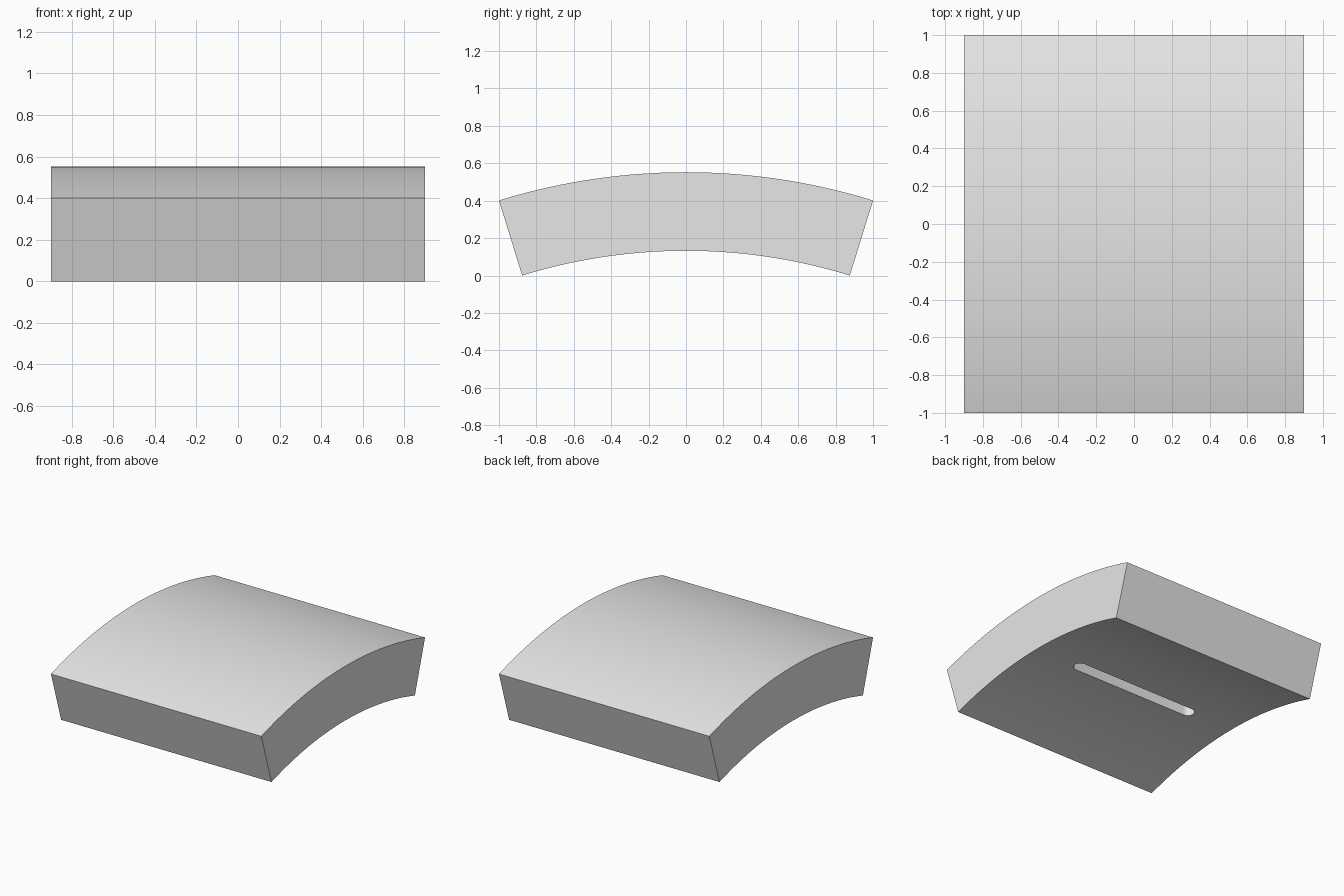
import bpy, bmesh, math
from mathutils import Vector

cube = bpy.data.objects.get("Cube")
if cube:
    bpy.data.objects.remove(cube, do_unlink=True)

WIDTH = 1.8
R_OUT, THICK = 3.387, 0.42
R_IN = R_OUT - THICK
HALF = math.asin(1 / R_OUT)
CENTRE_Z = -R_IN * math.cos(HALF)
STEPS = 48

grey = bpy.data.materials.new("light_grey")
grey.use_nodes = True
grey.diffuse_color = (0.8, 0.8, 0.8, 1)
grey.node_tree.nodes["Principled BSDF"].inputs["Base Color"].default_value = (0.8, 0.8, 0.8, 1)


def prism(name, outline, offset):
    """Extrude a closed outline along an offset vector."""
    bm = bmesh.new()
    face = bm.faces.new([bm.verts.new(p) for p in outline])
    grown = bmesh.ops.extrude_face_region(bm, geom=[face])["geom"]
    verts = [v for v in grown if isinstance(v, bmesh.types.BMVert)]
    bmesh.ops.translate(bm, verts=verts, vec=offset)
    bmesh.ops.recalc_face_normals(bm, faces=bm.faces)
    mesh = bpy.data.meshes.new(name)
    bm.to_mesh(mesh)
    bm.free()
    mesh.materials.append(grey)
    obj = bpy.data.objects.new(name, mesh)
    bpy.context.collection.objects.link(obj)
    return obj


def arc(radius):
    angles = [HALF * (2 * i / STEPS - 1) for i in range(STEPS + 1)]
    return [Vector((-WIDTH / 2, radius * math.sin(a), CENTRE_Z + radius * math.cos(a)))
            for a in angles]


# Arched slab with radial ends
slab = prism("arched_slab", arc(R_OUT) + arc(R_IN)[::-1], Vector((WIDTH, 0, 0)))

# Round-ended slot cut into the underside
SLOT_R, SLOT_HALF, SLOT_DEPTH = 0.05, 0.5, 0.2
outline = []
for side in (1, -1):
    for i in range(13):
        a = math.pi * (i / 12 - 0.5)
        outline.append(Vector((side * (SLOT_HALF + SLOT_R * math.cos(a)),
                               side * SLOT_R * math.sin(a), -0.1)))
slot_top = CENTRE_Z + R_IN + SLOT_DEPTH
cutter = prism("slot_cutter", outline, Vector((0, 0, slot_top + 0.1)))
cutter.hide_render = True

cut = slab.modifiers.new("slot", "BOOLEAN")
cut.operation = "DIFFERENCE"
cut.solver = "EXACT"
cut.object = cutter

bpy.ops.object.select_all(action="DESELECT")
slab.select_set(True)
bpy.context.view_layer.objects.active = slab
bpy.ops.object.modifier_apply(modifier=cut.name)
bpy.data.objects.remove(cutter, do_unlink=True)
bpy.ops.object.shade_smooth_by_angle(angle=math.radians(30))
